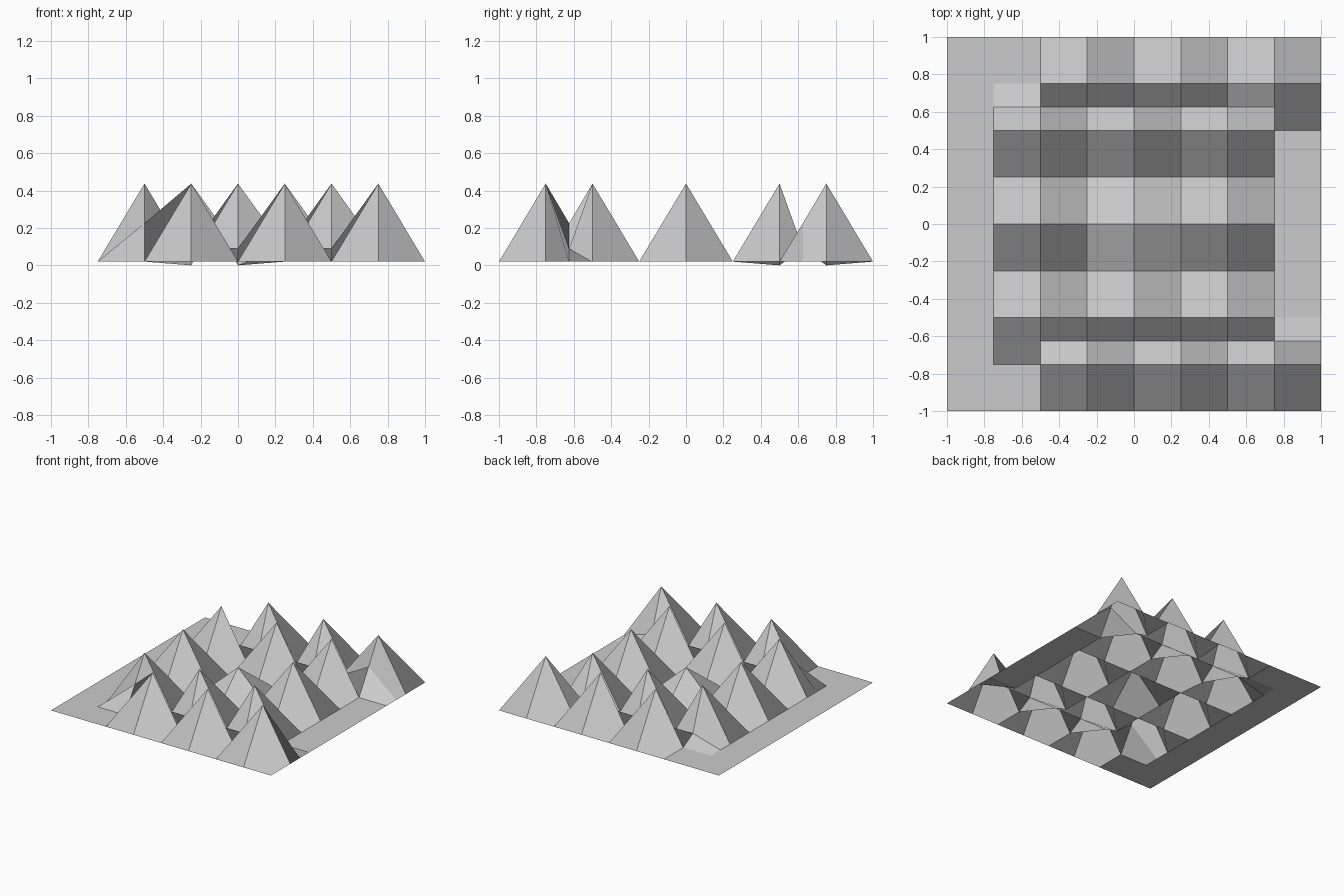
import bpy

if "Cube" in bpy.data.objects:
    bpy.data.objects.remove(bpy.data.objects["Cube"])

BASE, PEAK, VALLEY, SADDLE = 0.02, 0.437, 0.09, 0.225

# grid lines: quarter spacing, plus a crease row between each close pair of peak rows
xs = [-1 + 0.25 * i for i in range(9)]
ys = [-1, -0.75, -0.625, -0.5, -0.25, 0, 0.25, 0.5, 0.625, 0.75, 1]
height = {}

# spikes in staggered rows
for y in (-0.75, 0.75):
    for x in (-0.25, 0.25, 0.75):
        height[x, y] = PEAK
for y in (-0.5, 0, 0.5):
    for x in (-0.5, 0, 0.5):
        height[x, y] = PEAK
height[0, 0] = 0.26  # shorter centre spike

# creases between the close rows
for y in (-0.625, 0.625):
    for x in xs[2:8]:
        height[x, y] = VALLEY
height[-0.5, -0.625] = SADDLE
height[0.75, 0.625] = SADDLE

# two small dips
height[-0.25, 0.5] = 0.0
height[0, 0.75] = 0.0

# folded sheet
verts = [(x, y, height.get((x, y), BASE)) for y in ys for x in xs]
n = len(xs)
faces = [(j * n + i, j * n + i + 1, (j + 1) * n + i + 1, (j + 1) * n + i)
         for j in range(len(ys) - 1) for i in range(n - 1)]
mesh = bpy.data.meshes.new("spiked_sheet")
mesh.from_pydata(verts, [], faces)
mesh.update()
obj = bpy.data.objects.new("spiked_sheet", mesh)
bpy.context.collection.objects.link(obj)
